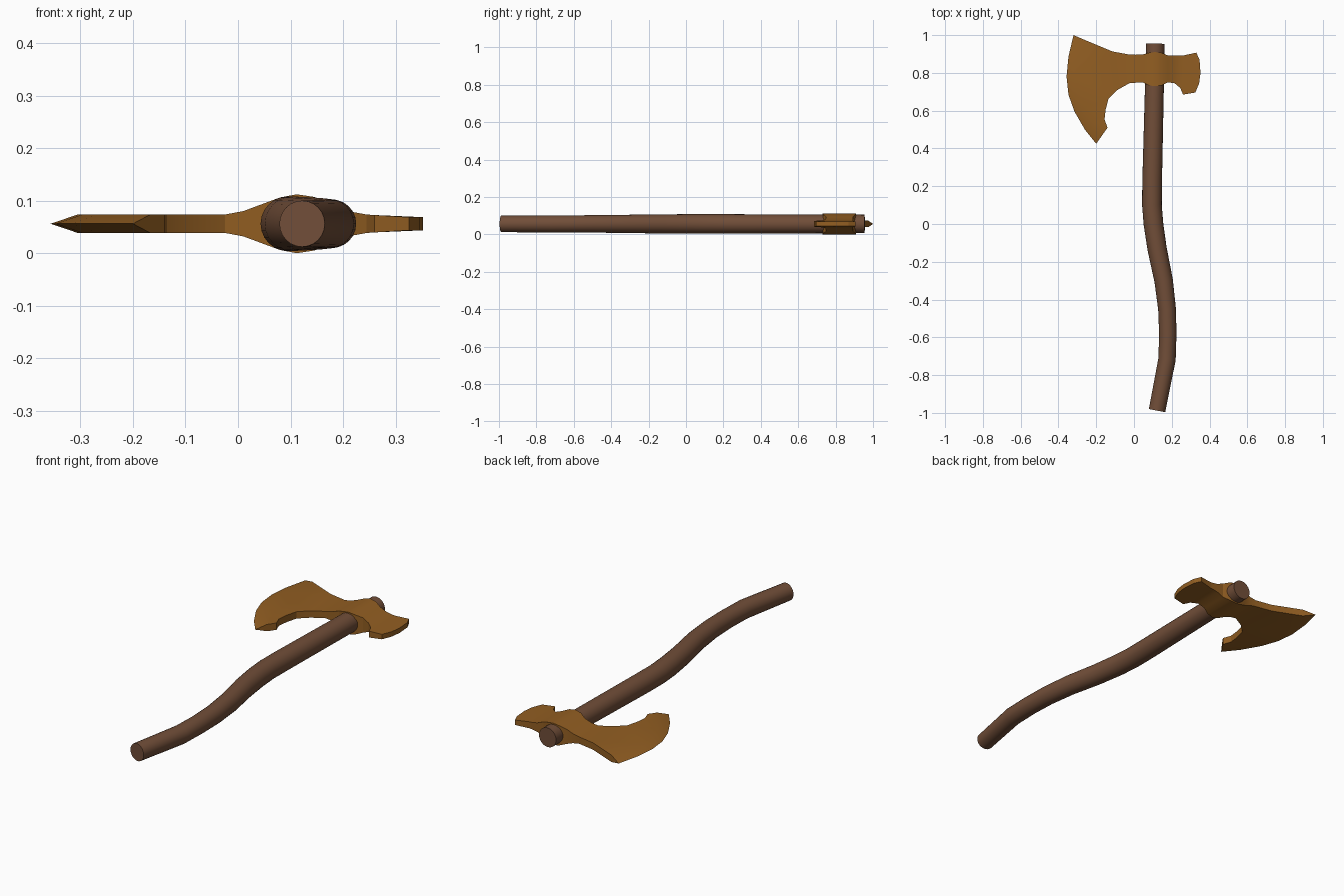
import bpy, bmesh, math
from mathutils import Vector

cube = bpy.data.objects.get("Cube")
if cube:
    bpy.data.objects.remove(cube)

MID = 0.056      # height of the mid-plane
SIDES = 24


def material(name, color):
    m = bpy.data.materials.new(name)
    m.use_nodes = True
    m.diffuse_color = color
    bsdf = m.node_tree.nodes["Principled BSDF"]
    bsdf.inputs["Base Color"].default_value = color
    bsdf.inputs["Roughness"].default_value = 0.7
    return m


def finish(bm, name, mat, angle):
    bmesh.ops.recalc_face_normals(bm, faces=bm.faces)
    mesh = bpy.data.meshes.new(name)
    bm.to_mesh(mesh)
    bm.free()
    mesh.materials.append(mat)
    ob = bpy.data.objects.new(name, mesh)
    bpy.context.collection.objects.link(ob)
    bpy.ops.object.select_all(action="DESELECT")
    ob.select_set(True)
    bpy.context.view_layer.objects.active = ob
    bpy.ops.object.shade_smooth_by_angle(angle=math.radians(angle))
    return ob


wood = material("brown wood", (0.165, 0.076, 0.04, 1))
bronze = material("bronze", (0.29, 0.113, 0.016, 1))

# Handle: round rings swept along a gently curved path (x, y, radius)
path = [(0.122, -0.988, 0.044), (0.175, -0.715, 0.046), (0.179, -0.58, 0.046),
        (0.175, -0.45, 0.047), (0.157, -0.30, 0.049), (0.122, -0.13, 0.051),
        (0.103, 0.0, 0.052), (0.095, 0.10, 0.052), (0.096, 0.22, 0.052),
        (0.108, 0.72, 0.05), (0.113, 0.955, 0.049)]
bm = bmesh.new()
centres = [Vector((x, y, MID)) for x, y, r in path]
rings = []
for i, c in enumerate(centres):
    tangent = (centres[min(i + 1, len(path) - 1)] - centres[max(i - 1, 0)]).normalized()
    side = tangent.cross(Vector((0, 0, 1)))
    turns = [2 * math.pi * k / SIDES for k in range(SIDES)]
    rings.append([bm.verts.new(c + path[i][2] * (side * math.cos(a) + Vector((0, 0, math.sin(a)))))
                  for a in turns])
for a, b in zip(rings, rings[1:]):
    for k in range(SIDES):
        n = (k + 1) % SIDES
        bm.faces.new((a[k], a[n], b[n], b[k]))
bm.faces.new(rings[0])
bm.faces.new(rings[-1])
finish(bm, "handle", wood, 40)

# Axe head: half of it as flat patches (x, y, half thickness), mirrored in the mid-plane
T = 0.0175
cutting_edge = [(-0.32, 1.0), (-0.347, 0.886), (-0.357, 0.78), (-0.347, 0.685),
                (-0.315, 0.595), (-0.26, 0.50), (-0.20, 0.425)]
bevel_line = [(-0.262, 0.975), (-0.294, 0.875), (-0.305, 0.78), (-0.296, 0.695),
              (-0.267, 0.615), (-0.218, 0.535), (-0.167, 0.472)]
beard = [(-0.14, 0.51), (-0.156, 0.553), (-0.15, 0.606), (-0.135, 0.664), (-0.087, 0.71)]
# Socket sections from blade to poll: x, upper y, lower y, half thickness
socket = [(-0.025, 0.897, 0.745, T), (0.01, 0.896, 0.748, 0.024), (0.045, 0.897, 0.75, 0.037),
          (0.08, 0.907, 0.733, 0.05), (0.112, 0.91, 0.73, 0.056), (0.145, 0.907, 0.733, 0.051),
          (0.18, 0.892, 0.75, 0.038), (0.215, 0.892, 0.745, 0.023), (0.245, 0.892, 0.72, T),
          (0.26, 0.892, 0.685, 0.0165)]
poll = [(0.33, 0.907), (0.347, 0.87), (0.352, 0.80), (0.345, 0.745), (0.325, 0.696)]

edge = [(x, y, 0) for x, y in cutting_edge]
bevel = [(x, y, T) for x, y in bevel_line]
upper = [(x, u, h) for x, u, l, h in socket]
lower = [(x, l, h) for x, u, l, h in socket]
butt = [(x, y, 0.0125) for x, y in poll]

patches = [(edge[i], edge[i + 1], bevel[i + 1], bevel[i]) for i in range(len(edge) - 1)]
patches.append(bevel + [(x, y, T) for x, y in beard] + [lower[0], upper[0], (-0.113, 0.913, T)])
patches += [(upper[i], lower[i], lower[i + 1], upper[i + 1]) for i in range(len(socket) - 1)]
patches.append([upper[-1], lower[-1]] + butt[::-1])

bm = bmesh.new()
verts = {}


def vert(p, sign):
    key = (p[0], p[1], p[2] * sign + MID)
    if key not in verts:
        verts[key] = bm.verts.new(key)
    return verts[key]


for sign in (1, -1):
    for patch in patches:
        bm.faces.new([vert(p, sign) for p in patch])

# Walls join the two halves along every outline edge
outline = {}
for patch in patches:
    for a, b in zip(patch, list(patch[1:]) + [patch[0]]):
        pair = frozenset((a, b))
        outline[pair] = None if pair in outline else (a, b)
for pair in outline.values():
    if pair and pair[0][2] + pair[1][2] > 0:
        a, b = pair
        ring = [vert(a, 1), vert(b, 1), vert(b, -1), vert(a, -1)]
        bm.faces.new(list(dict.fromkeys(ring)))
bmesh.ops.triangulate(bm, faces=[f for f in bm.faces if len(f.verts) > 4])
finish(bm, "axe_head", bronze, 20)
